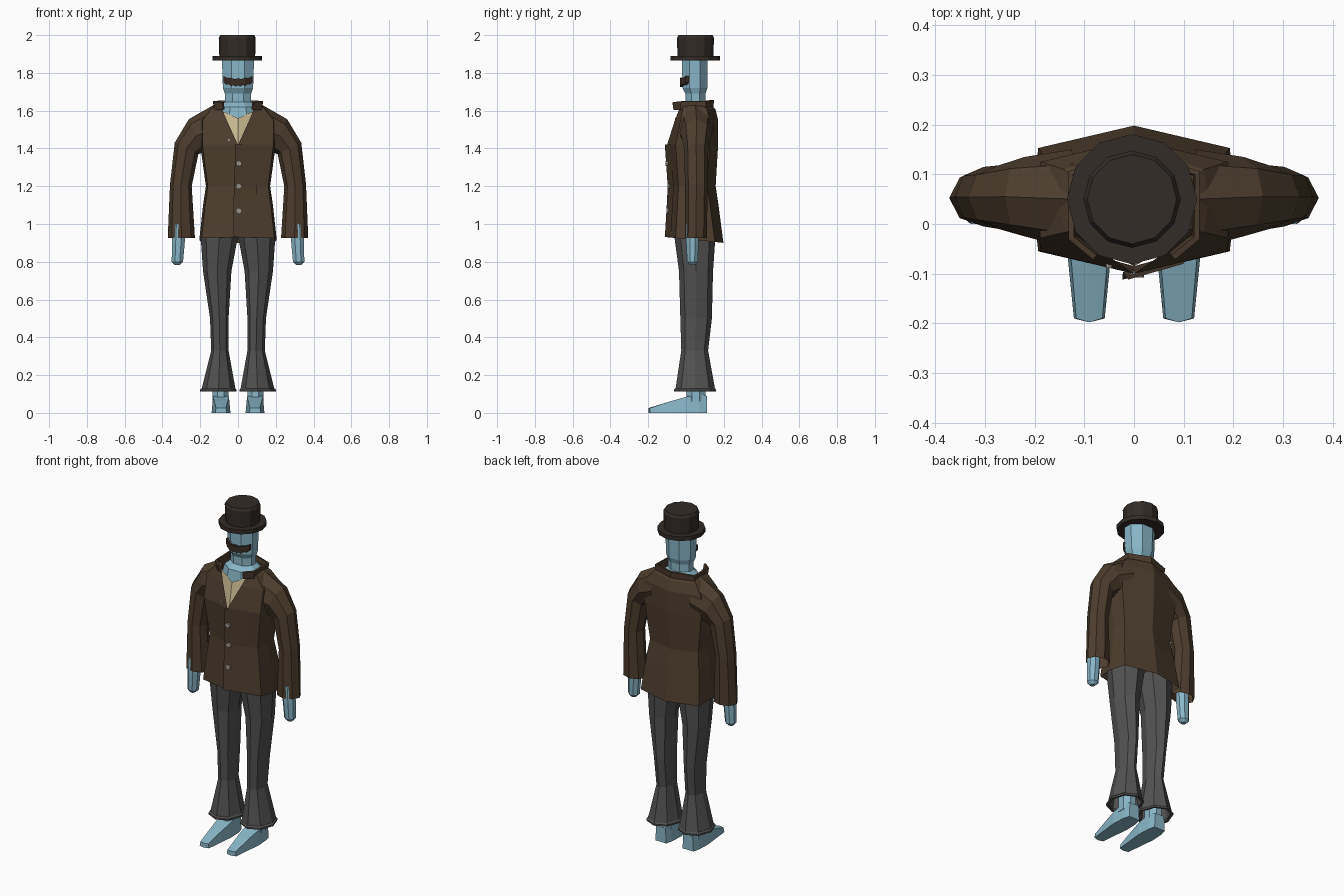
import bpy, bmesh
from math import sin, cos, pi

if "Cube" in bpy.data.objects:
    bpy.data.objects.remove(bpy.data.objects["Cube"])


def material(name, *rgb):
    m = bpy.data.materials.new(name)
    m.diffuse_color = (*rgb, 1)
    m.use_nodes = True
    m.node_tree.nodes["Principled BSDF"].inputs["Base Color"].default_value = m.diffuse_color
    return m


SKIN = material("blue_skin", 0.25, 0.47, 0.58)
COAT = material("brown_cloth", 0.075, 0.047, 0.027)
TROUSER = material("charcoal_cloth", 0.085, 0.085, 0.085)
FELT = material("hat_felt", 0.033, 0.025, 0.021)
SHIRT = material("cream_cloth", 0.62, 0.52, 0.30)
HAIR = material("dark_hair", 0.04, 0.025, 0.018)
METAL = material("button_grey", 0.35, 0.32, 0.28)


def loft(name, rings, mat, closed=True, caps=(True, True), thick=0):
    """Skin a list of equal-length point rings."""
    bm = bmesh.new()
    rows = [[bm.verts.new(p) for p in r] for r in rings]
    n = len(rows[0])
    for a, b in zip(rows, rows[1:]):
        for i in range(n if closed else n - 1):
            j = (i + 1) % n
            bm.faces.new((a[i], a[j], b[j], b[i]))
    for cap, row in zip(caps, (rows[0], rows[-1])):
        if cap and closed:
            bm.faces.new(row)
    bmesh.ops.remove_doubles(bm, verts=bm.verts, dist=1e-4)
    bmesh.ops.recalc_face_normals(bm, faces=bm.faces)
    me = bpy.data.meshes.new(name)
    bm.to_mesh(me)
    bm.free()
    me.materials.append(mat)
    ob = bpy.data.objects.new(name, me)
    bpy.context.collection.objects.link(ob)
    if thick:
        mod = ob.modifiers.new("thickness", "SOLIDIFY")
        mod.thickness = thick
        mod.offset = 0
    return ob


def ring(cx, cy, z, rx, ry, n=8, flat=False):
    """Horizontal polygon; flat turns a side (not a corner) to the front."""
    off, k = (pi / n, 1 / cos(pi / n)) if flat else (0, 1)
    return [(cx + k * rx * cos(off + 2 * pi * i / n),
             cy + k * ry * sin(off + 2 * pi * i / n), z) for i in range(n)]


def mirror_half(half):
    """Half outline from front to back -> full outline, left front round to right front."""
    return half + [(-x, y, z) for x, y, z in half[::-1] if x > 1e-6 or y < 0]


# hat
loft("hat", [ring(-0.004, 0.05, z, r, r, 12) for z, r in
             ((1.865, 0.131), (1.89, 0.131), (1.89, 0.095), (1.985, 0.098), (2.0, 0.09))], FELT)

# head, neck and upper chest
loft("head", [ring(0, cy, z, rx, ry, 8, True) for z, cy, rx, ry in
              ((1.55, 0.05, 0.12, 0.09), (1.62, 0.05, 0.10, 0.08), (1.645, 0.05, 0.07, 0.053),
               (1.69, 0.05, 0.07, 0.053), (1.72, 0.047, 0.08, 0.066),
               (1.87, 0.047, 0.085, 0.068))], SKIN)

# moustache, wavy strip bent round the face
rings = []
for i in range(13):
    x = -0.076 + 0.153 * i / 12
    t = abs(x) / 0.078
    top = 1.768 + 0.012 * t ** 2 + (0.004 if i % 3 == 0 else 0)
    low = 1.726 + 0.016 * t ** 2 + (0.008 if i % 2 == 0 else 0)
    y = -0.032 + 0.7 * max(0, abs(x) - 0.035)
    rings.append([(x, y, low), (x, y, top), (x, y + 0.018, top), (x, y + 0.018, low)])
loft("moustache", rings, HAIR)

# jacket body: z, half width, front y, back y, half opening
body = ((0.93, 0.205, -0.10, 0.198, 0), (1.1, 0.185, -0.09, 0.172, 0),
        (1.2, 0.17, -0.085, 0.157, 0), (1.42, 0.20, -0.10, 0.17, 0.001),
        (1.55, 0.20, -0.073, 0.17, 0.06), (1.61, 0.15, -0.062, 0.155, 0.085),
        (1.635, 0.12, -0.055, 0.13, 0.09))
rings = []
for z, w, yf, yb, g in body:
    c, d = 0.94 * w, 0.045
    half = [(g, yf + d * g / c, z), (c, yf + d, z), (w, (yf + yb) / 2, z),
            (c, yb - d, z), (0, yb, z)]
    if z < 1:
        half = [(x, y, z - 0.1 * (y + 0.1)) for x, y, _ in half]
    rings.append(mirror_half(half))
# sheet closed only by the touching front edges
for r in rings:
    if len(r) < 10 and r[-1][0] != 0:
        r += [r[0]] * (9 - len(r))
loft("jacket_body", rings, COAT, closed=False)

# overlapping front flap and its buttons
loft("jacket_flap", [[(e, yf - 0.012, z), (0.1, yf + 0.020, z)] for (z, w, yf, yb, g), e in
                     zip(body[:4], (-0.023, -0.023, -0.022, -0.012))], COAT, closed=False)
for x, y, z, r in ((0.006, -0.096, 1.07, 0.014), (0.006, -0.092, 1.2, 0.014),
                   (0.006, -0.101, 1.32, 0.014), (-0.05, -0.082, 1.445, 0.007)):
    loft("button", [[(x + r * cos(a * pi / 4), yy, z + r * sin(a * pi / 4)) for a in range(8)]
                    for yy in (y - 0.007, y + 0.007)], METAL)

# standing collar
plan = ((0.075, -0.062, 0), (0.12, -0.025, 0.004), (0.122, 0.10, 0.006), (0, 0.138, 0.012))
loft("collar", [mirror_half([(x * k, 0.045 + (y - 0.045) * k, z + up * dz) for x, y, dz in plan])
                for z, k, up in ((1.605, 1.0, 0), (1.645, 1.05, 1))],
     COAT, closed=False, thick=0.012)

# shirt front in the neckline
loft("shirt_front", [[(x, y, z) for x, y, z in row] for row in
                     (((-0.1, -0.02, 1.605), (0, -0.057, 1.56), (0.1, -0.02, 1.605)),
                      ((-0.03, -0.068, 1.41), (0, -0.085, 1.40), (0.03, -0.068, 1.41)))],
     SHIRT, closed=False)

# sleeves: outer x,z / inner x,z / front y, back y
sleeve = ((0.12, 1.635, 0.13, 1.38, -0.05, 0.15), (0.26, 1.555, 0.18, 1.38, -0.025, 0.135),
          (0.335, 1.43, 0.21, 1.37, -0.01, 0.118), (0.36, 1.21, 0.245, 1.20, -0.005, 0.115),
          (0.372, 0.925, 0.228, 0.925, -0.005, 0.11))
# trouser legs: z, inner x, outer x, front y, back y
leg = ((0.97, 0, 0.185, -0.065, 0.155), (0.92, 0.003, 0.197, -0.06, 0.155),
       (0.75, 0.035, 0.185, -0.037, 0.143), (0.5, 0.05, 0.148, -0.03, 0.137),
       (0.33, 0.05, 0.142, -0.025, 0.117), (0.13, 0.014, 0.192, -0.055, 0.153),
       (0.122, 0.007, 0.202, -0.064, 0.16), (0.112, 0.008, 0.201, -0.063, 0.159),
       (0.112, 0.02, 0.188, -0.05, 0.147))
# foot sections: y, half width, height
foot = ((0.11, 0.036, 0.09), (0.07, 0.046, 0.10), (-0.01, 0.05, 0.082),
        (-0.08, 0.042, 0.062), (-0.19, 0.031, 0.026))

for s, side in ((1, "left"), (-1, "right")):
    def flip(rows):
        return [[(s * x, y, z) for x, y, z in r] for r in rows]

    rows = []
    for ox, oz, ix, iz, yf, yb in sleeve:
        rows.append([((ox + ix) / 2 + (ox - ix) / 2 * cos(a * pi / 4),
                      (yf + yb) / 2 + (yb - yf) / 2 * sin(a * pi / 4),
                      (oz + iz) / 2 + (oz - iz) / 2 * cos(a * pi / 4)) for a in range(8)])
    loft(side + "_sleeve", flip(rows), COAT, caps=(False, False))

    loft(side + "_hand", flip([ring(cx, 0.034, z, rx, ry, 8, True) for z, cx, rx, ry in
                               ((1.0, 0.312, 0.034, 0.034), (0.9, 0.316, 0.034, 0.033),
                                (0.80, 0.321, 0.03, 0.028), (0.783, 0.322, 0.014, 0.014))]), SKIN)

    loft(side + "_trouser_leg", flip([ring((a + b) / 2, (f + k) / 2, z, (b - a) / 2, (k - f) / 2)
                                      for z, a, b, f, k in leg]), TROUSER, caps=(True, False))

    loft(side + "_ankle", flip([ring(0.092, 0.052, z, 0.043, 0.05, 8, True)
                                for z in (0.06, 0.28)]), SKIN)

    rows = []
    for y, h, top in foot:
        tip = y - 0.008 if y < -0.1 else y
        rows.append([(0.09 - h, y, 0), (0.09, tip, 0), (0.09 + h, y, 0),
                     (0.09 + h * 0.85, y, top), (0.09, tip, top), (0.09 - h * 0.85, y, top)])
    loft(side + "_foot", flip(rows), SKIN)
